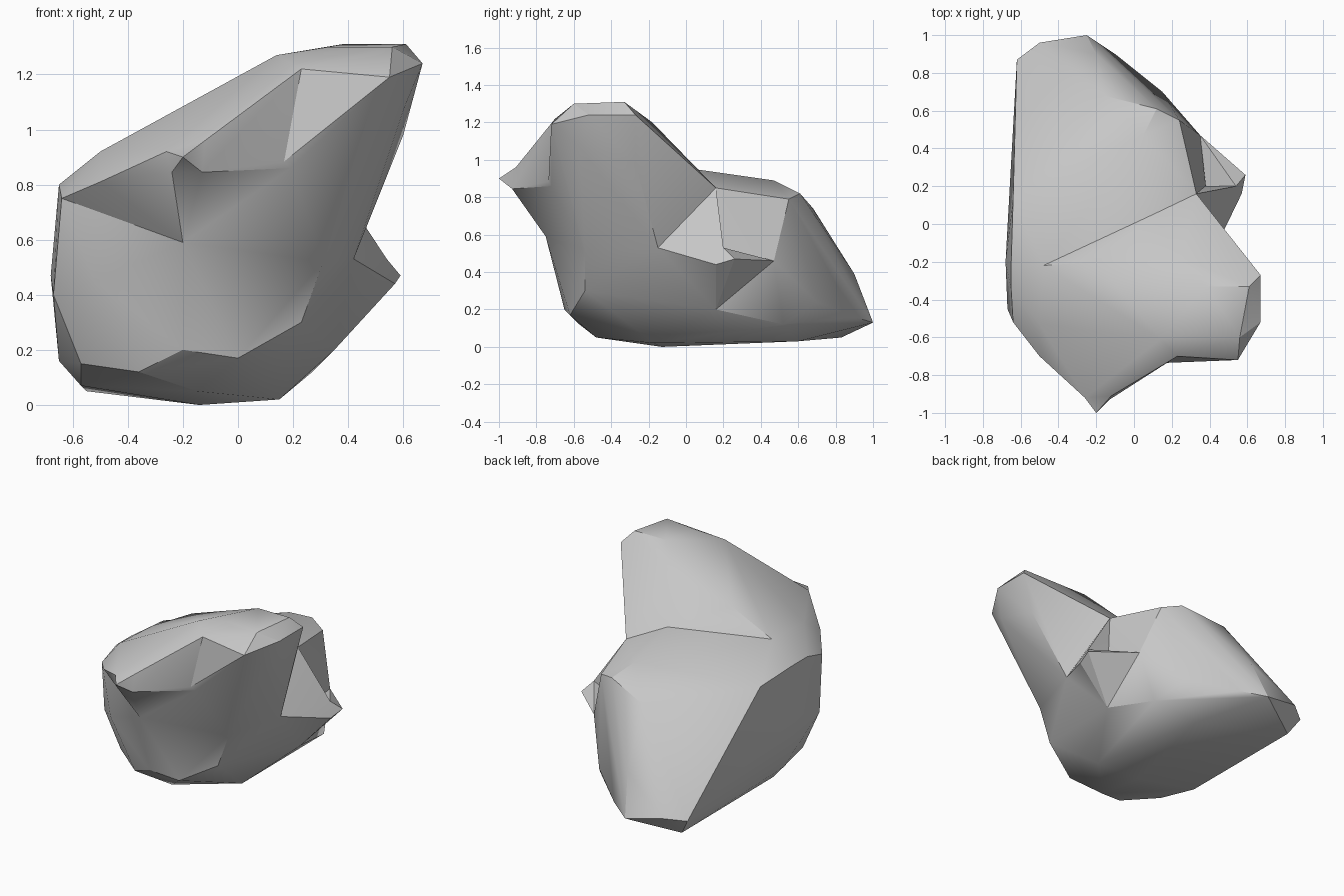
import bpy
import bmesh
import math

default_cube = bpy.data.objects.get("Cube")
if default_cube:
    bpy.data.objects.remove(default_cube, do_unlink=True)

# One plain stone colour
stone = bpy.data.materials.new("stone_grey")
stone.use_nodes = True
stone_colour = (.57, .57, .57, 1)
stone.diffuse_color = stone_colour
shader = next(node for node in stone.node_tree.nodes if node.type == "BSDF_PRINCIPLED")
shader.inputs["Base Color"].default_value = stone_colour
shader.inputs["Roughness"].default_value = .9


def chiselled_block(name, corners):
    """Make a convex block of stone wrapped tightly around its corners."""
    bm = bmesh.new()
    for corner in corners:
        bm.verts.new(corner)
    bmesh.ops.convex_hull(bm, input=list(bm.verts))
    loose = [vert for vert in bm.verts if not vert.link_faces]
    bmesh.ops.delete(bm, geom=loose, context="VERTS")
    bmesh.ops.recalc_face_normals(bm, faces=list(bm.faces))
    mesh = bpy.data.meshes.new(name)
    bm.to_mesh(mesh)
    bm.free()
    mesh.materials.append(stone)
    block = bpy.data.objects.new(name, mesh)
    bpy.context.scene.collection.objects.link(block)
    return block


def fuse(target, block):
    """Union a block into the target and discard the block."""
    modifier = target.modifiers.new("fuse", "BOOLEAN")
    modifier.operation = "UNION"
    modifier.solver = "MANIFOLD"
    modifier.object = block
    bpy.context.view_layer.objects.active = target
    bpy.ops.object.modifier_apply(modifier=modifier.name)
    bpy.data.objects.remove(block, do_unlink=True)


# Corners where neighbouring blocks meet
left_shoulder = (-.64, -.52, .75)
left_crest = (-.5, -.53, .92)
mid_crest = (-.1, -.6, 1.13)
high_crest = (.14, -.61, 1.27)
brow = (.23, -.7, 1.22)
cheek = (.19, -.72, .86)
chin = (-.2, -.75, .59)
jaw = (.31, -.54, .52)
saddle = (.1, .05, .95)
side_ridge = (-.48, -.22, .92)
notch = (.33, .16, .85)
fin_front = (.42, -.15, .53)
fin_low = (.57, .16, .44)
fin_back = (.54, .2, .53)
spur_root = (.35, .47, .46)
keel = (.35, .16, .2)
horn_lip = [(-.13, -.93, .845), (-.24, -.93, .845), (-.12, -.91, .96), (-.26, -.92, .92)]

# Main body, with a flat left side and a long sloping back
rock = chiselled_block("rock", [
    left_shoulder, left_crest, side_ridge, chin, jaw, saddle, notch,
    fin_front, spur_root, keel,
    # upper back
    (.05, .47, .89), (.24, .55, .79), (.12, .61, .82), (-.16, .68, .74), (-.2, .9, .39),
    # left side
    (-.65, -.35, .8), (-.65, -.2, .8), (-.64, .13, .78), (-.68, -.2, .47),
    (-.67, -.45, .4), (-.65, -.1, .16), (-.62, .87, .16),
    # tail
    (-.5, .96, .18), (-.25, 1, .13), (-.1, .9, .16), (.15, .7, .24),
    # underside
    (-.57, -.1, .07), (-.55, .83, .05), (-.14, -.13, 0), (.15, -.17, .02),
    (-.15, -.48, .05), (0, .6, .03), (.27, .52, .12), (.12, .59, .1),
    # front base
    (-.2, -.65, .2), (-.36, -.57, .12), (-.57, -.42, .15), (-.52, -.6, .45),
    (0, -.62, .17), (.23, -.54, .3),
])

# Raised peak leaning out to the left front
peak = chiselled_block("peak", [
    left_crest, mid_crest, high_crest, brow, cheek, chin, jaw, saddle, side_ridge,
    notch, fin_front,
    (.55, -.72, 1.19), (.67, -.52, 1.24), (.67, -.27, 1.24), (.61, -.33, 1.31),
    (.56, -.6, 1.3), (.33, -.57, 1.3), (.38, -.33, 1.31), (.25, -.18, 1.2),
    (-.2, -.2, 1.07), (.6, -.57, 1.07), (.6, -.27, .98), (-.2, -.2, .5),
])

# Overhanging point at the front, with a small tip
horn = chiselled_block("horn", [
    left_shoulder, left_crest, mid_crest, high_crest, brow, cheek, chin,
    (-.5, -.7, .81), (-.2, -.3, .7), *horn_lip,
])
horn_tip = chiselled_block("horn_tip", [(-.2, -1, .9), (-.2, -.7, .85), *horn_lip])

# Fin and spur on the left flank
fin = chiselled_block("fin", [
    notch, fin_front, fin_low, fin_back, keel, (.25, .2, .5),
])
spur = chiselled_block("spur", [
    fin_low, fin_back, spur_root, keel, (.59, .26, .47), (.25, .2, .4),
])

for block in (peak, horn, horn_tip, fin, spur):
    fuse(rock, block)

# Weld slivers along the joins
bm = bmesh.new()
bm.from_mesh(rock.data)
bmesh.ops.remove_doubles(bm, verts=list(bm.verts), dist=.002)
bm.to_mesh(rock.data)
bm.free()

# Soft facets with crisp ridges
for item in bpy.context.selected_objects:
    item.select_set(False)
rock.select_set(True)
bpy.context.view_layer.objects.active = rock
bpy.ops.object.shade_smooth_by_angle(angle=math.radians(30))
